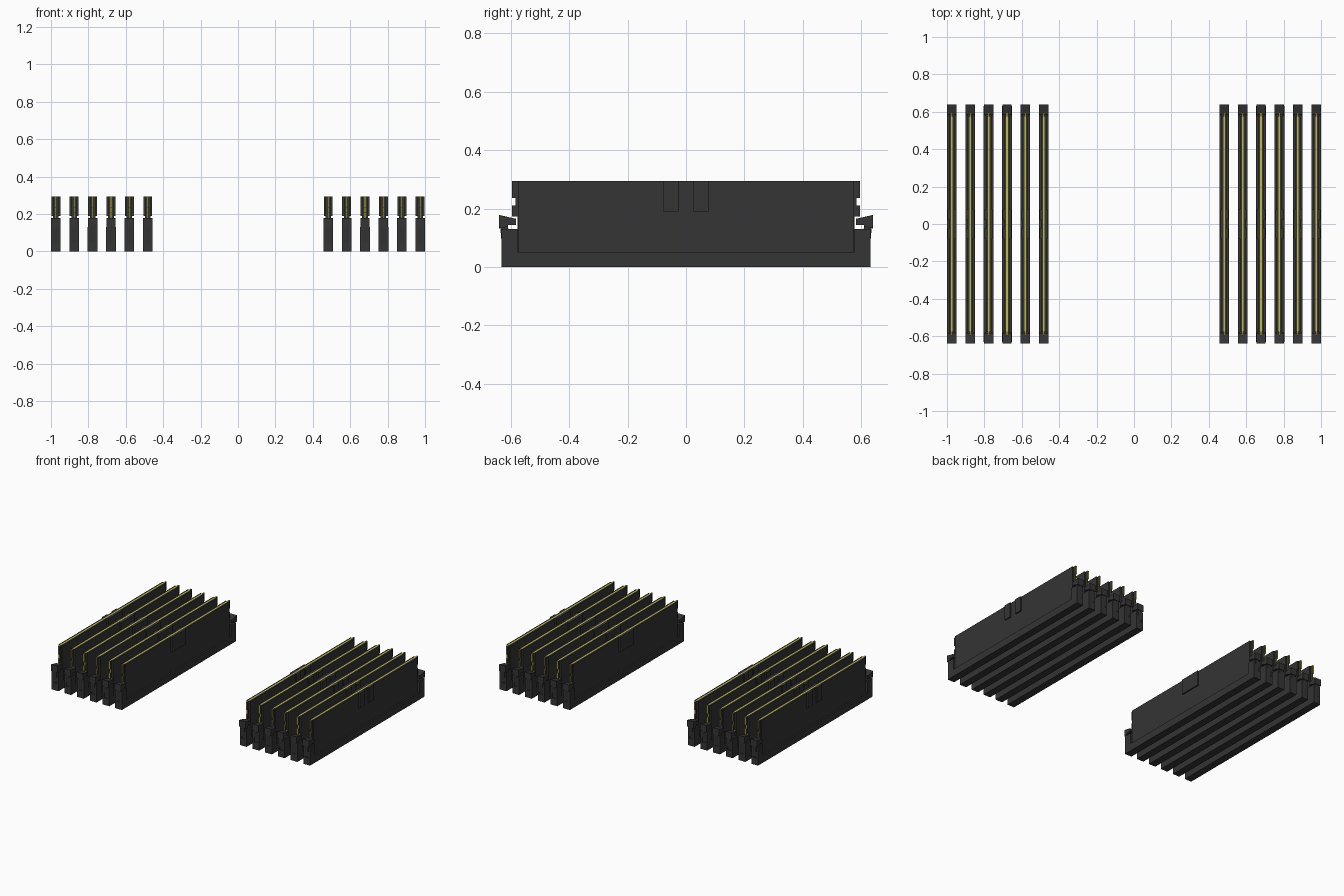
import bpy, bmesh

cube = bpy.data.objects.get("Cube")
if cube:
    bpy.data.objects.remove(cube, do_unlink=True)


def material(name, rgb):
    m = bpy.data.materials.new(name)
    m.use_nodes = True
    m.diffuse_color = (*rgb, 1)
    m.node_tree.nodes["Principled BSDF"].inputs["Base Color"].default_value = (*rgb, 1)
    return m


dark = material("charcoal plastic", (0.035, 0.035, 0.035))
gold = material("yellow edge", (0.55, 0.5, 0.05))


def extrude(bm, profile, x0, x1):
    """Extrude a (y, z) outline from x0 to x1."""
    bottom = [bm.verts.new((x0, y, z)) for y, z in profile]
    top = [bm.verts.new((x1, y, z)) for y, z in profile]
    bm.faces.new(bottom)
    bm.faces.new(top[::-1])
    n = len(profile)
    for i in range(n):
        j = (i + 1) % n
        bm.faces.new((bottom[i], top[i], top[j], bottom[j]))


def rect(y0, y1, z0, z1):
    return [(y0, z0), (y1, z0), (y1, z1), (y0, z1)]


def flip(profile):
    return [(-y, z) for y, z in profile]


def mirrored(half):
    """Complete a half outline (given bottom to top) across y = 0."""
    return half + flip(half)[::-1]


def make_mesh(name, pieces, edge_gold=False):
    bm = bmesh.new()
    for profile, x0, x1 in pieces:
        extrude(bm, profile, x0, x1)
    bmesh.ops.recalc_face_normals(bm, faces=bm.faces)
    bm.normal_update()
    if edge_gold:
        for f in bm.faces:
            f.material_index = 0 if abs(f.normal.x) > 0.5 else 1
    me = bpy.data.meshes.new(name)
    bm.to_mesh(me)
    bm.free()
    me.materials.append(dark)
    me.materials.append(gold)
    return me


HALF, CHEEK, TOP = 0.026, 0.013, 0.294

# Socket: long base bar, with a pair of cheeks rising at each end
cheek = rect(0.577, 0.632, 0.051, 0.13)
socket = [(rect(-0.632, 0.632, 0, 0.051), -HALF, HALF)]
for p in (cheek, flip(cheek)):
    socket += [(p, -HALF, -CHEEK), (p, CHEEK, HALF)]

# Latches: narrow lever between the cheeks, wide hooked head above
lever = [(0.598, 0.051), (0.628, 0.051), (0.637, 0.142), (0.61, 0.142)]
head = [(0.61, 0.138), (0.64, 0.132), (0.64, 0.178), (0.583, 0.165), (0.583, 0.144), (0.61, 0.144)]
latches = []
for side in (lambda p: p, flip):
    latches += [(side(lever), -CHEEK, CHEEK), (side(head), -0.025, 0.025)]

# Board: notched at both ends, coloured along its rim
board = mirrored([(0.577, 0.03), (0.577, 0.172), (0.595, 0.172), (0.595, 0.21),
                  (0.584, 0.21), (0.584, 0.236), (0.595, 0.236), (0.595, TOP)])

# Heat plates on both faces, then two narrow clips outside and one wide inside
plate = rect(-0.575, 0.575, 0.045, TOP)
plates = [(plate, 0.0045, 0.015), (plate, -0.015, -0.0045)]
clips = [(rect(0.025, 0.077, 0.19, TOP), 0.015, 0.024),
         (rect(-0.077, -0.025, 0.19, TOP), 0.015, 0.024)]
wide_clip = [(rect(-0.077, 0.077, 0.19, TOP), -0.024, -0.015)]

parts = {
    "socket": make_mesh("socket", socket),
    "latches": make_mesh("latches", latches),
    "board": make_mesh("board", [(board, -0.0045, 0.0045)], True),
    "heat_plates": make_mesh("heat_plates", plates),
    "narrow_clips": make_mesh("narrow_clips", clips),
    "wide_clip": make_mesh("wide_clip", wide_clip),
}

# Two banks of six, facing away from each other
for bank, sign in (("left", 1), ("right", -1)):
    for i in range(6):
        for name, me in parts.items():
            ob = bpy.data.objects.new(f"{bank}_{name}_{i + 1}", me)
            ob.location.x = sign * (1 - HALF - i * 0.0983)
            ob.rotation_euler.z = 0 if sign > 0 else 3.14159265
            bpy.context.collection.objects.link(ob)
